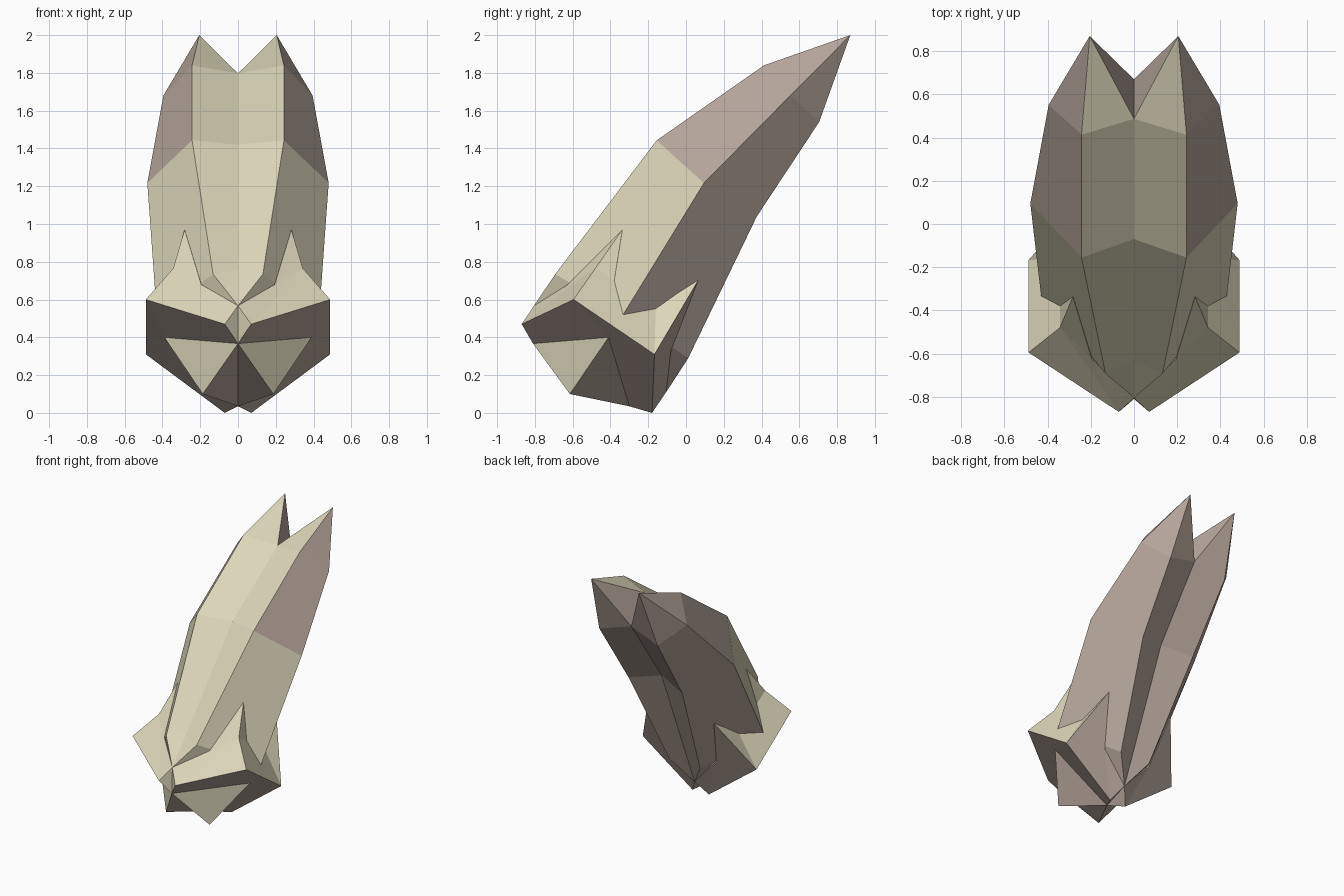
import bpy
import bmesh
from mathutils import Vector

cube = bpy.data.objects.get("Cube")
if cube:
    bpy.data.objects.remove(cube, do_unlink=True)


def make_material(name, colour):
    mat = bpy.data.materials.new(name)
    mat.use_nodes = True
    mat.diffuse_color = colour
    mat.node_tree.nodes["Principled BSDF"].inputs["Base Color"].default_value = colour
    return mat


MATERIALS = [make_material("pale cream", (0.72, 0.67, 0.49, 1)),
             make_material("dusty brown", (0.46, 0.375, 0.325, 1))]
CREAM, BROWN = range(len(MATERIALS))


def face(bm, colour, *points):
    """Add one face and its mirror image, skipping repeated corners."""
    corners = []
    for p in points:
        if p not in corners:
            corners.append(p)
    if len(corners) < 3:
        return
    for side in (1, -1):
        f = bm.faces.new([bm.verts.new(Vector((p[0] * side, p[1], p[2]))) for p in corners])
        f.material_index = colour


def skin(bm, rail_a, rail_b, colours):
    """Span two rails with one face per step."""
    for i, colour in enumerate(colours):
        face(bm, colour, rail_a[i], rail_a[i + 1], rail_b[i + 1], rail_b[i])


def finish(bm, name):
    bmesh.ops.remove_doubles(bm, verts=bm.verts, dist=0.0005)
    bmesh.ops.recalc_face_normals(bm, faces=bm.faces)
    mesh = bpy.data.meshes.new(name)
    bm.to_mesh(mesh)
    bm.free()
    for mat in MATERIALS:
        mesh.materials.append(mat)
    obj = bpy.data.objects.new(name, mesh)
    bpy.context.collection.objects.link(obj)
    return obj


# Shared points where the shell meets the collar
tip = (0.205, 0.87, 2.0)
front_root = (0, -0.805, 0.567)
side_root = (0.43, -0.333, 0.52)
back_root = (0, -0.105, 0.11)

# Shell: lengthwise rails from the tip down to the collar
seam = [tip, (0, 0.487, 1.797), (0, -0.07, 1.42), (0, -0.635, 0.76), front_root]
ridge = [tip, (0.243, 0.413, 1.84), (0.243, -0.155, 1.443), (0.132, -0.692, 0.735), front_root]
flank = [tip, (0.395, 0.552, 1.68), (0.48, 0.095, 1.217), side_root, side_root]
keel = [tip, (0.25, 0.705, 1.54), (0.23, 0.375, 1.04), (0.13, 0.012, 0.29), back_root]
groove = [tip, (0, 0.67, 1.61), (0, 0.30, 1.09), back_root, back_root]

bm = bmesh.new()
skin(bm, seam, ridge, [CREAM] * 4)
skin(bm, ridge, flank, [BROWN, BROWN, CREAM, CREAM])
skin(bm, flank, keel, [BROWN] * 4)
skin(bm, keel, groove, [BROWN] * 4)
face(bm, BROWN, tip, seam[1], groove[1])
face(bm, BROWN, front_root, side_root, back_root)
finish(bm, "shell")

# Collar: a spiked ring on the shell, joined to an outer rim
front_spike = (0.283, -0.337, 0.97)
back_spike = (0.285, 0.065, 0.703)
ring = [front_root, (0.195, -0.625, 0.68), front_spike, (0.342, -0.38, 0.70),
        side_root, (0.338, -0.16, 0.56), back_spike, (0.205, -0.08, 0.33), back_root]
lip = (0.07, -0.87, 0.47)
brow = (0.343, -0.48, 0.765)
front_corner = (0.488, -0.595, 0.60)
back_corner = (0.488, -0.167, 0.31)
heel = (0.07, -0.18, 0)
rim = [lip, brow, brow, brow, front_corner, back_corner, back_corner, heel, heel]

bm = bmesh.new()
skin(bm, ring, rim, [CREAM] * 6 + [BROWN] * 2)
face(bm, CREAM, lip, front_corner, brow)

# Collar underside with the two pale facets
mouth = (0, -0.81, 0.367)
cheek = (0.39, -0.41, 0.40)
chin = (0.187, -0.615, 0.10)
belly = (0, -0.30, 0.035)
face(bm, CREAM, front_root, lip, mouth)
face(bm, CREAM, mouth, cheek, chin)
face(bm, BROWN, lip, front_corner, cheek, mouth)
face(bm, BROWN, front_corner, back_corner, cheek)
face(bm, BROWN, back_corner, heel, belly, cheek)
face(bm, BROWN, cheek, belly, chin)
face(bm, BROWN, mouth, chin, belly)
face(bm, BROWN, heel, back_root, belly)

# Inner cap hidden inside the shell closes the collar
core = (0, -0.33, 0.45)
skin(bm, ring, [core] * len(ring), [BROWN] * (len(ring) - 1))
finish(bm, "collar")
